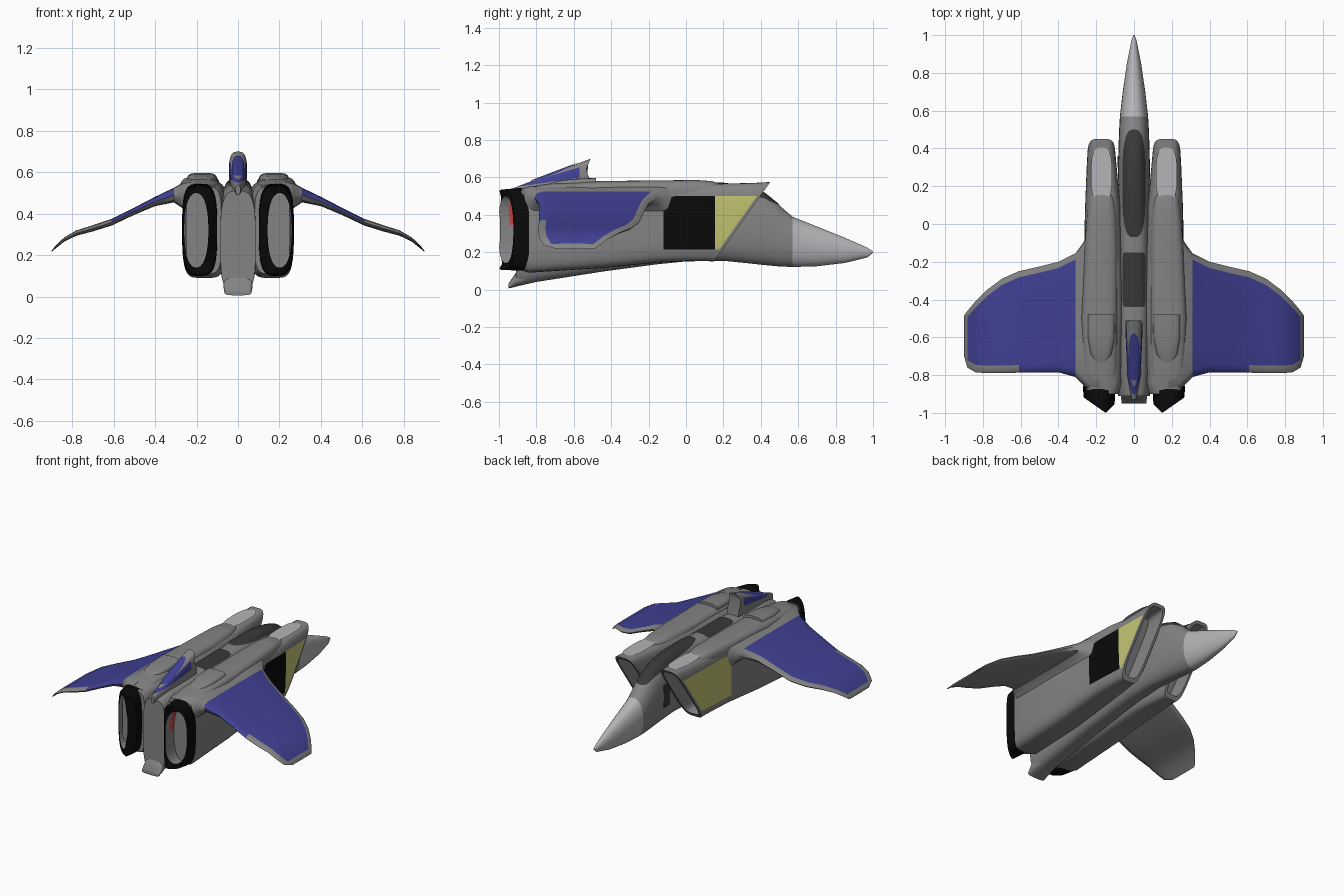
import bpy, bmesh, math
from mathutils import Vector

cube = bpy.data.objects.get("Cube")
if cube:
    bpy.data.objects.remove(cube)


def material(name, rgb):
    m = bpy.data.materials.new(name)
    m.use_nodes = True
    m.diffuse_color = (*rgb, 1)
    bsdf = next(n for n in m.node_tree.nodes if n.type == 'BSDF_PRINCIPLED')
    bsdf.inputs["Base Color"].default_value = (*rgb, 1)
    bsdf.inputs["Roughness"].default_value = 0.6
    return m


GREY = material("hull grey", (.23, .23, .23))
LIGHT = material("light grey", (.46, .46, .48))
DARK = material("dark glass", (.04, .04, .04))
BLACK = material("black", (.003, .003, .003))
BLUE = material("wing blue", (.052, .052, .3))
YELLOW = material("panel yellow", (.55, .55, .17))
RED = material("exhaust red", (.6, .06, .06))


def section(y, x0, x1, z0, z1, n=2.5, count=32):
    """Rounded-box cross-section standing across the y axis."""
    pts = []
    for i in range(count):
        a = math.tau * (i + .5) / count
        c, s = math.cos(a), math.sin(a)
        pts.append(Vector(((x0 + x1) / 2 + (x1 - x0) / 2 * math.copysign(abs(c) ** (2 / n), c), y,
                           (z0 + z1) / 2 + (z1 - z0) / 2 * math.copysign(abs(s) ** (2 / n), s))))
    return pts


def finish(name, bm, mats, rule=None, angle=40):
    bmesh.ops.recalc_face_normals(bm, faces=bm.faces)
    if rule:
        for f in bm.faces:
            f.material_index = mats.index(rule(f.calc_center_median(), f.normal))
    me = bpy.data.meshes.new(name)
    bm.to_mesh(me)
    bm.free()
    for m in mats:
        me.materials.append(m)
    ob = bpy.data.objects.new(name, me)
    bpy.context.collection.objects.link(ob)
    bpy.ops.object.select_all(action='DESELECT')
    ob.select_set(True)
    bpy.context.view_layer.objects.active = ob
    bpy.ops.object.shade_smooth_by_angle(angle=math.radians(angle))
    return ob


def skin(name, rings, mats, rule=None, side=1, cuts=(), closed=True):
    """Join rings of points into a skin, optionally cut by planes."""
    bm = bmesh.new()
    vs = [[bm.verts.new((p.x * side, p.y, p.z)) for p in r] for r in rings]
    n = len(vs[0])
    for a, b in zip(vs, vs[1:]):
        for i in range(n if closed else n - 1):
            j = (i + 1) % n
            bm.faces.new((a[i], a[j], b[j], b[i]))
    if closed:
        bm.faces.new(vs[0])
        bm.faces.new(vs[-1])
    for co, no in cuts:
        bmesh.ops.bisect_plane(bm, geom=bm.verts[:] + bm.edges[:] + bm.faces[:],
                               plane_co=co, plane_no=no, dist=1e-5)
    return finish(name, bm, mats, rule)


def top_of(table, cx=0):
    """Height of a lofted table (y, half width, bottom, top, exponent) at x, y."""
    def height(x, y):
        for a, b in zip(table, table[1:]):
            if b[0] <= y <= a[0]:
                t = (y - a[0]) / (b[0] - a[0])
                w, lo, hi, n = [p + (q - p) * t for p, q in zip(a[1:], b[1:])]
                u = min(1, abs(x - cx) / w)
                return (lo + hi) / 2 + (hi - lo) / 2 * (1 - u ** n) ** (1 / n)
        return table[-1][3]
    return height


def plate(name, y0, y1, hw, height, mat, cx=0, n=2.5, side=1):
    """Thin rounded panel laid on a surface."""
    rows = []
    for i in range(49):
        v = math.sin(math.pi * (i / 48 - .5)) * .9999
        w = hw * (1 - abs(v) ** n) ** (1 / n)
        y = (y0 + y1) / 2 + v * (y1 - y0) / 2
        rows.append([Vector((cx + w * k / 5, y, height(cx + w * k / 5, y) + .005)) for k in range(-5, 6)])
    ob = skin(name, rows, [mat], side=side, closed=False)
    if ob.data.polygons[len(ob.data.polygons) // 2].normal.z < 0:
        ob.data.flip_normals()


# Central fuselage: nose cone, cockpit hump, spine and keel
body = [(1, .003, .197, .203, 2), (.97, .014, .172, .224, 2), (.85, .038, .142, .277, 2),
        (.7, .06, .124, .338, 2.1), (.57, .075, .12, .39, 2.2), (.5, .079, .123, .45, 2.3),
        (.42, .082, .13, .515, 2.4), (.33, .084, .14, .548, 2.5), (.2, .086, .153, .567, 2.7),
        (0, .088, .15, .565, 3), (-.15, .088, .135, .555, 3.2), (-.45, .09, .095, .55, 3.5),
        (-.8, .092, .04, .54, 3.5), (-.91, .085, .015, .51, 3.5)]
skin("fuselage", [section(y, -w, w, lo, hi, n) for y, w, lo, hi, n in body], [GREY, LIGHT],
     lambda c, n: LIGHT if c.y > .57 else GREY)
skin("tail_foot", [section(-.8, -.06, .06, .045, .12), section(-.91, -.07, .07, .015, .09, 3),
                   section(-.95, -.065, .065, .006, .03, 3)], [GREY])
top = top_of(body)
plate("canopy", -.07, .5, .062, top, DARK, n=3)
plate("spine_panel", -.44, -.15, .06, top, DARK, n=12)

# Small dark hatch on the right side of the nose
bm = bmesh.new()
bmesh.ops.create_cube(bm, size=1)
for v in bm.verts:
    v.co = Vector((-.082 + v.co.x * .009, .33 + v.co.y * .06, .34 + v.co.z * .15))
finish("nose_hatch", bm, [DARK])

# Dorsal fin with blue sides and top
fin = [(-.51, .044, .5, .7, 3), (-.6, .044, .5, .666, 3), (-.8, .036, .49, .59, 2.6), (-.93, .012, .49, .54, 2)]
rings = [section(y, -w, w, lo, hi, n) for y, w, lo, hi, n in fin]
for p in rings[0]:
    p.y -= .025 * max(0, 1 - abs(p.z - .64) / .06)


def fin_rule(c, n):
    u = c.y + .9
    return BLUE if c.y < -.57 and .55 + .147 * u < c.z < .555 + .3 * u else GREY


skin("dorsal_fin", rings, [GREY, BLUE], fin_rule,
     cuts=[((0, -.57, 0), (0, 1, 0)), ((0, -.9, .55), (0, -.147, 1)), ((0, -.9, .555), (0, -.3, 1))])
plate("fin_top_panel", -.83, -.58, .03, top_of(fin), BLUE)


def nacelle(side, tag):
    # Engine nacelle with a raked, hollow intake
    def raked(y, x0, x1, z0, z1, rake, n=4.5):
        ring = section(y, x0, x1, z0, z1, n, 40)
        for p in ring:
            p.y += rake * .707 * (p.z - .15)
        return ring

    rings = [raked(.03, .12, .225, .19, .54, 1), raked(.15, .113, .233, .175, .558, 1),
             raked(.15, .098, .247, .15, .575, 1), raked(.1, .09, .252, .152, .57, .85),
             raked(-.02, .07, .26, .15, .565, .45), raked(-.14, .06, .264, .145, .56, 0),
             raked(-.45, .05, .268, .115, .557, 0), raked(-.84, .06, .266, .09, .545, 0),
             raked(-.9, .08, .25, .11, .53, 0)]

    def rule(c, n):
        if c.x * side < .22 or n.x * side < .3 or not .215 < c.z < .5:
            return GREY
        if -.12 < c.y < .155:
            return BLACK if side > 0 else YELLOW
        return YELLOW if c.y > .155 and c.y - .707 * c.z < .026 else GREY

    skin(tag + "_nacelle", rings, [GREY, BLACK, YELLOW], rule, side,
         [((0, -.12, 0), (0, 1, 0)), ((0, .155, 0), (0, 1, 0)), ((0, 0, .215), (0, 0, 1)),
          ((0, 0, .5), (0, 0, 1)), ((0, .026, 0), (0, 1, -.707))])
    plate(tag + "_intake_ramp", .12, .405, .056, lambda x, y: .57 + .005 * (y - .1), LIGHT, .172, 3, side)

    # Raised shoulder fairing and rear scoop
    shoulder = [(.2, .15, .19, .55), (.185, .125, .22, .565), (.14, .105, .238, .58), (.05, .092, .25, .586),
                (-.12, .086, .262, .584), (-.5, .086, .28, .58), (-.75, .088, .27, .565), (-.88, .095, .25, .54)]
    skin(tag + "_shoulder", [section(y, a, b, .44, h, 3.5) for y, a, b, h in shoulder], [GREY], side=side)
    scoop = [(-.48, .1, .246, .597), (-.6, .102, .246, .592), (-.69, .118, .232, .58), (-.75, .155, .195, .56)]
    skin(tag + "_scoop", [section(y, a, b, .5, h, 4) for y, a, b, h in scoop], [GREY], side=side)

    # Black exhaust nozzle with an oval recess turned outward
    def vee(ring, depth=0):
        for p in ring:
            p.y = -1 + max((p.x - .15) * .7, .15 - p.x) + depth
        return ring

    oval = (0, .143, .26, .14, .5, 2.3)
    rings = [section(-.84, .1, .268, .1, .52, 3.5), section(-.88, .1, .27, .1, .545, 3.5),
             vee(section(0, .102, .266, .105, .535, 3)), vee(section(*oval)),
             vee(section(*oval), .05), vee(section(*oval), .11)]
    ob = skin(tag + "_nozzle", rings, [BLACK, GREY, RED], side=side)
    count = len(rings[0])
    for p in ob.data.polygons[3 * count:]:
        deep = p.index >= 4 * count
        p.material_index = 2 if deep and p.normal.x * side > .3 and p.center.z > .32 else 1

    # Drooping wing: x, leading edge, trailing edge, top height, thickness
    spans = [(.18, .04, -.9, .555, .2), (.245, -.05, -.88, .555, .17), (.27, -.1, -.85, .548, .12),
             (.31, -.155, -.81, .525, .07), (.4, -.2, -.785, .482, .045), (.5, -.225, -.785, .43, .035),
             (.61, -.25, -.787, .375, .032), (.7, -.29, -.79, .345, .03), (.78, -.35, -.79, .32, .026),
             (.84, -.41, -.785, .285, .02), (.882, -.46, -.76, .245, .014), (.9, -.485, -.7, .222, .006)]
    rings = []
    for x, le, te, z, t in spans:
        ys = [le, le - .012, le - .033] + [le - .033 + (te - le + .073) * k / 4 for k in (1, 2, 3)]
        ys += [te + .04, te + .012, te]
        drop = [.5, .15, .03, 0, 0, 0, .03, .15, .5]
        upper = [Vector((x, y, z - t * d)) for y, d in zip(ys, drop)]
        lower = [Vector((x, y, z - t * (1 - d))) for y, d in zip(ys, drop)][1:-1]
        rings.append(upper + lower[::-1])
    ob = skin(tag + "_wing", rings, [GREY, BLUE], side=side)
    n = len(rings[0])
    for p in ob.data.polygons[:n * (len(spans) - 1)]:
        station, chord = divmod(p.index, n)
        last = 8 if station < 6 else 6
        if 3 <= station < len(spans) - 2 and 2 <= chord < last:
            p.material_index = 1


nacelle(1, "left")
nacelle(-1, "right")
